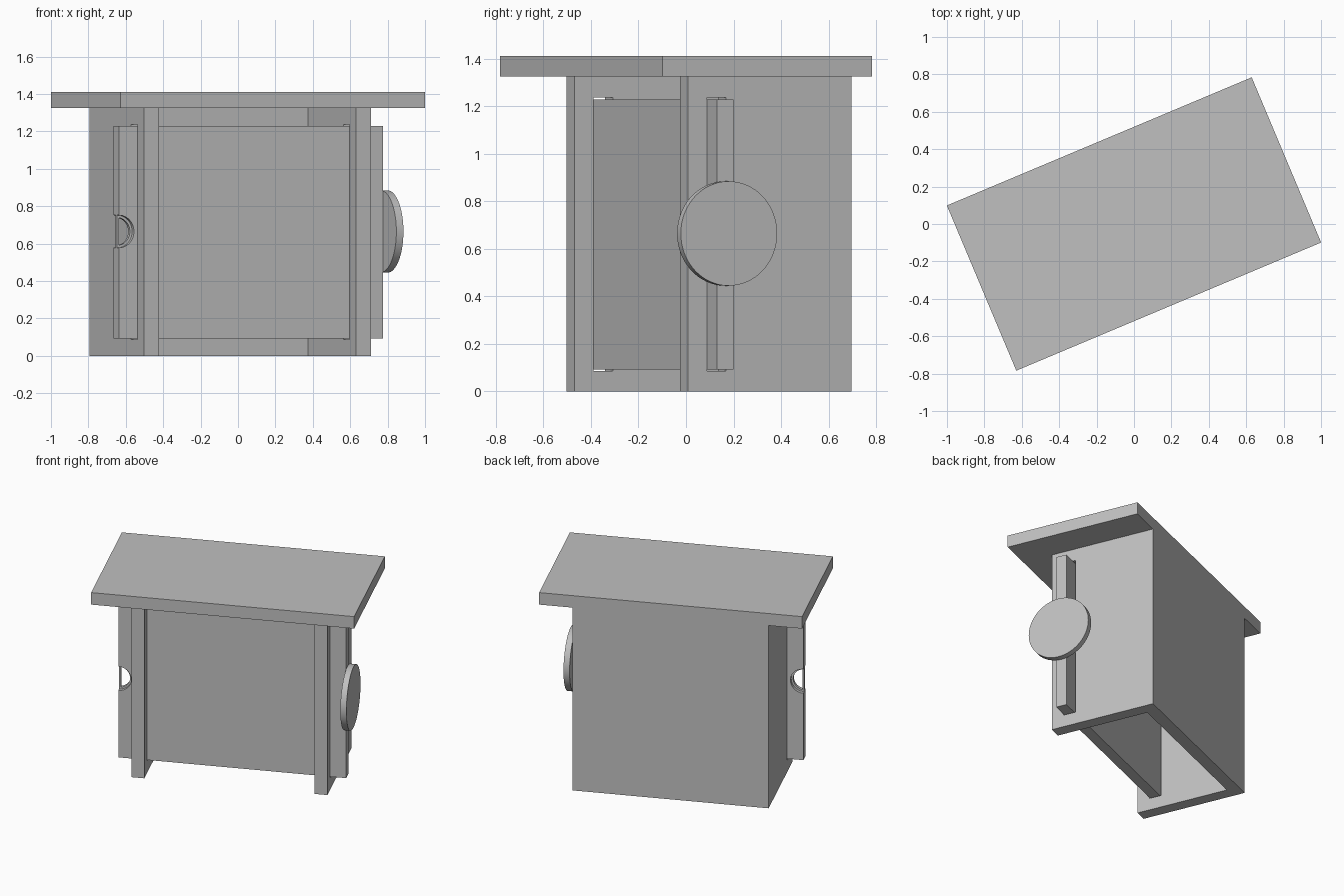
import bpy, bmesh, math
from mathutils import Matrix

if "Cube" in bpy.data.objects:
    bpy.data.objects.remove(bpy.data.objects["Cube"])

TURN = Matrix.Rotation(math.radians(22.8), 4, 'Z')
T = 0.087                      # board thickness
FRONT, BACK, HALF = -0.268, 0.479, 0.659
WALL_TOP, ROOF_TOP = 1.325, 1.412
MID_Z = 0.665

grey = bpy.data.materials.new("plain grey")
grey.diffuse_color = (0.53, 0.53, 0.53, 1)
grey.use_nodes = True
grey.node_tree.nodes["Principled BSDF"].inputs["Base Color"].default_value = grey.diffuse_color


def make(name, bm):
    """Turn a bmesh into a grey object, rotated to the hut's heading."""
    bmesh.ops.recalc_face_normals(bm, faces=bm.faces)
    bm.transform(TURN)
    me = bpy.data.meshes.new(name)
    bm.to_mesh(me)
    bm.free()
    me.materials.append(grey)
    ob = bpy.data.objects.new(name, me)
    bpy.context.collection.objects.link(ob)
    return ob


def prism(name, pts, vec):
    """Extrude a closed outline along vec."""
    bm = bmesh.new()
    face = bm.faces.new([bm.verts.new(p) for p in pts])
    ext = bmesh.ops.extrude_face_region(bm, geom=[face])
    verts = [v for v in ext["geom"] if isinstance(v, bmesh.types.BMVert)]
    bmesh.ops.translate(bm, verts=verts, vec=vec)
    return make(name, bm)


def box(name, x0, x1, y0, y1, z0, z1):
    return prism(name, [(x0, y0, z0), (x1, y0, z0), (x1, y1, z0), (x0, y1, z0)],
                 (0, 0, z1 - z0))


def arc(cx, r, n=24):
    """Half circle bulging to +x, from bottom to top."""
    return [(cx + r * math.cos(a), MID_Z + r * math.sin(a))
            for a in (math.pi * (i / n - 0.5) for i in range(n + 1))]


# Walls: U-shaped shell, open at front and bottom
inner = HALF - T
walls = prism("walls", [(-HALF, FRONT, 0), (-inner, FRONT, 0),
                        (-inner, BACK - T, 0), (inner, BACK - T, 0),
                        (inner, FRONT, 0), (HALF, FRONT, 0),
                        (HALF, BACK, 0), (-HALF, BACK, 0)], (0, 0, WALL_TOP))

# Slots through both side walls for the sliding door
y0 = FRONT + T
cutter = box("slot_cutter", -1, 1, y0, y0 + T, 0.087, 1.238)
cutter.hide_render = True
mod = walls.modifiers.new("slots", 'BOOLEAN')
mod.object, mod.solver = cutter, 'EXACT'
bpy.context.view_layer.objects.active = walls
bpy.ops.object.modifier_apply(modifier=mod.name)
bpy.data.objects.remove(cutter)

# Roof, flush at the back
box("roof", -0.884, 0.884, -0.479, BACK, WALL_TOP, ROOF_TOP)

# Sliding door with a half-round finger notch at its left end
end, thick, y0 = 0.766, 0.074, y0 + 0.001
z0, z1 = 0.093, 1.23
outline = [(-end, z0), (end, z0), (end, z1), (-end, z1)] + arc(-end, 0.087)[::-1]
door = prism("sliding_door", [(x, y0, z) for x, z in outline], (0, thick, 0))

# Thin D-shaped rim inside the notch
ym = y0 + thick / 2 - 0.012
rim = arc(-end, 0.087) + arc(-end, 0.074)[::-1]
rim_arc = prism("notch_rim", [(x, ym, z) for x, z in rim], (0, 0.024, 0))
box("notch_bar", -end, -end + 0.012, ym, ym + 0.024, MID_Z - 0.087, MID_Z + 0.087)

# Round stop disc on the door's right end
yc = y0 + thick / 2
disc = prism("stop_disc",
             [(end, yc + 0.22 * math.cos(a), MID_Z + 0.22 * math.sin(a))
              for a in (math.tau * i / 64 for i in range(64))], (0.041, 0, 0))

# Smooth only the curved surfaces
for ob in (door, rim_arc, disc):
    bpy.ops.object.select_all(action='DESELECT')
    ob.select_set(True)
    bpy.context.view_layer.objects.active = ob
    bpy.ops.object.shade_smooth_by_angle(angle=math.radians(30))
